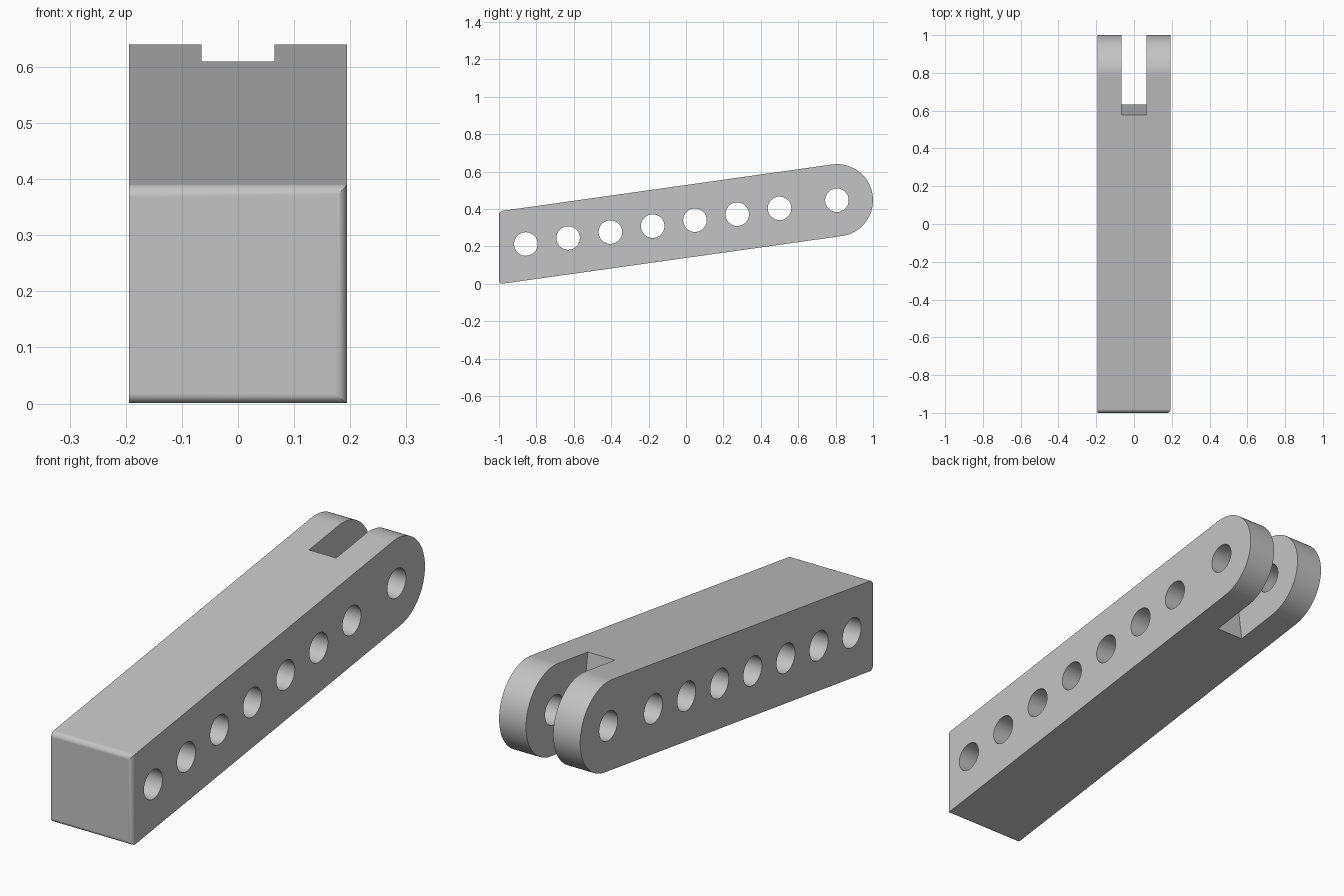
import bpy, bmesh
from math import sin, cos, tan, pi, radians
from mathutils import Matrix, Vector

cube = bpy.data.objects.get("Cube")
if cube:
    bpy.data.objects.remove(cube, do_unlink=True)

TILT = radians(8)
HALF = 0.194            # half width of the bar
R = 0.193               # radius of the rounded end
PIVOT = Vector((0, 0.807, 0.447))
AXIS = Vector((0, cos(TILT), sin(TILT)))
FRONT = -1.0

grey = bpy.data.materials.new("plain grey")
grey.use_nodes = True
colour = (0.55, 0.55, 0.55, 1)
grey.diffuse_color = colour
grey.node_tree.nodes["Principled BSDF"].inputs["Base Color"].default_value = colour


def make_object(name, bm):
    bmesh.ops.recalc_face_normals(bm, faces=bm.faces)
    mesh = bpy.data.meshes.new(name)
    bm.to_mesh(mesh)
    bm.free()
    mesh.materials.append(grey)
    obj = bpy.data.objects.new(name, mesh)
    bpy.context.collection.objects.link(obj)
    return obj


# Tilted bar: side profile with a round back end, extruded across x
mid = PIVOT.z + (FRONT - PIVOT.y) * tan(TILT)
rise = R / cos(TILT)
profile = [(FRONT, mid - rise)]
steps = 40
for i in range(steps + 1):
    a = TILT - pi / 2 + pi * i / steps
    profile.append((PIVOT.y + R * cos(a), PIVOT.z + R * sin(a)))
profile.append((FRONT, mid + rise))

bm = bmesh.new()
side = bm.faces.new([bm.verts.new((-HALF, y, z)) for y, z in profile])
ext = bmesh.ops.extrude_face_region(bm, geom=[side])
moved = [g for g in ext["geom"] if isinstance(g, bmesh.types.BMVert)]
bmesh.ops.translate(bm, verts=moved, vec=(2 * HALF, 0, 0))
bmesh.ops.recalc_face_normals(bm, faces=bm.faces)

# Round the front face on its top, bottom and left edges only
edges = [e for e in bm.edges
         if all(abs(v.co.y - FRONT) < 1e-4 for v in e.verts)
         and not all(v.co.x < 0 for v in e.verts)]
bmesh.ops.bevel(bm, geom=edges, offset=0.02, segments=6, profile=0.5,
                affect='EDGES', clamp_overlap=True)
bar = make_object("slotted_bar", bm)

# Slot cutter, square to the bar's axis
bm = bmesh.new()
length = 0.6
place = (Matrix.Translation(PIVOT + AXIS * (length / 2 - 0.204))
         @ Matrix.Rotation(TILT, 4, 'X')
         @ Matrix.Diagonal((0.13, length, 0.8, 1)))
bmesh.ops.create_cube(bm, size=1, matrix=place)
slot = make_object("slot_cutter", bm)

# Hole cutters: seven evenly spaced holes and the pivot hole
bm = bmesh.new()
distances = [0] + [-(0.31 + 0.2283 * i) for i in range(7)]
for d in distances:
    bmesh.ops.create_cone(
        bm, cap_ends=True, segments=48, radius1=0.063, radius2=0.063, depth=1,
        matrix=Matrix.Translation(PIVOT + AXIS * d) @ Matrix.Rotation(pi / 2, 4, 'Y'))
holes = make_object("hole_cutters", bm)

for cutter in (slot, holes):
    cutter.hide_render = True
    mod = bar.modifiers.new(cutter.name, 'BOOLEAN')
    mod.operation = 'DIFFERENCE'
    mod.solver = 'EXACT'
    mod.object = cutter

# Bake the cuts, then drop the cutters
graph = bpy.context.evaluated_depsgraph_get()
baked = bpy.data.meshes.new_from_object(bar.evaluated_get(graph))
bar.modifiers.clear()
bar.data = baked
for cutter in (slot, holes):
    bpy.data.objects.remove(cutter, do_unlink=True)

# Smooth the curved surfaces, keep flat faces flat
bpy.ops.object.select_all(action='DESELECT')
bar.select_set(True)
bpy.context.view_layer.objects.active = bar
bpy.ops.object.shade_smooth_by_angle(angle=radians(30))
weighted = bar.modifiers.new("even_shading", 'WEIGHTED_NORMAL')
weighted.keep_sharp = True
